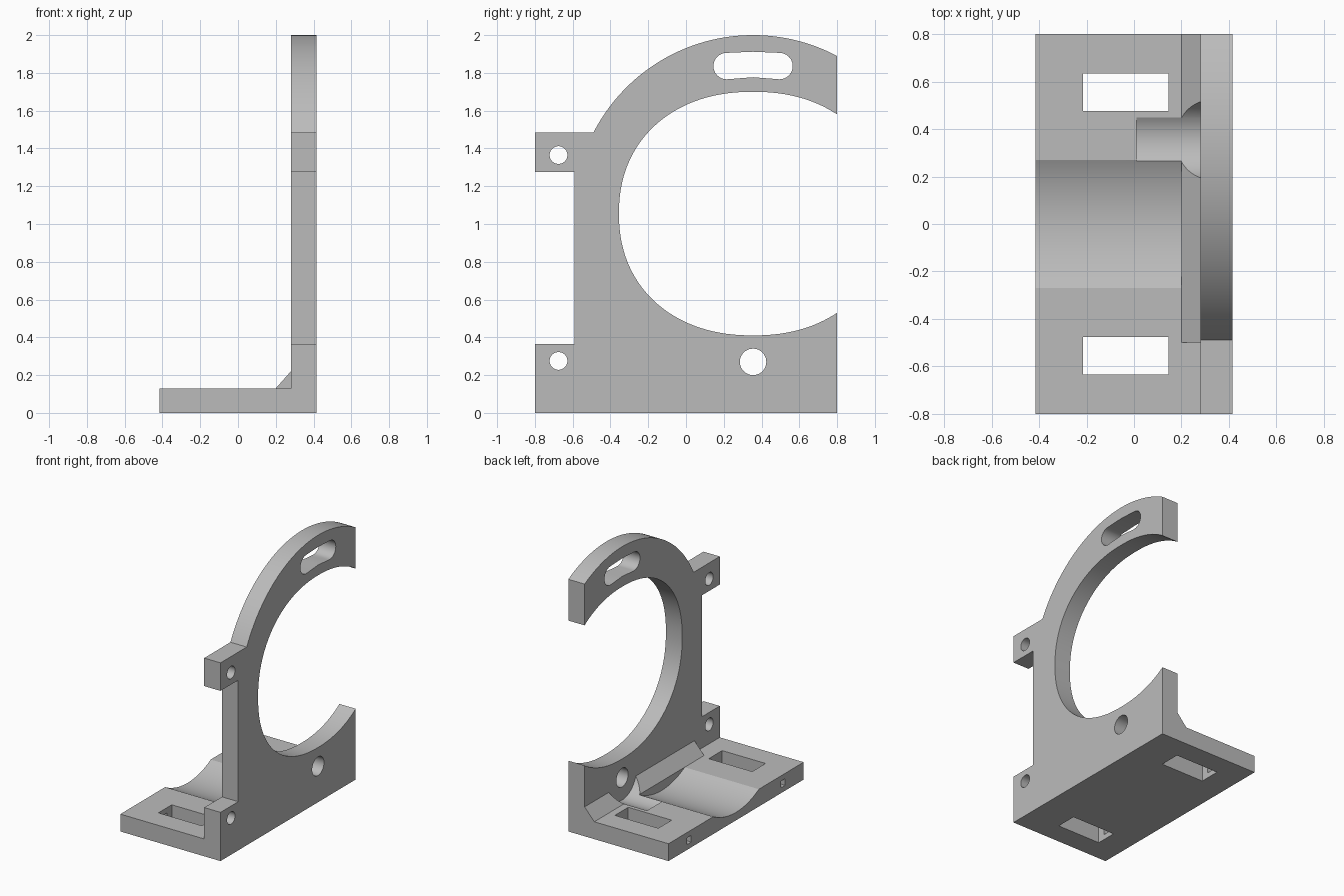
import bpy, bmesh, math
from math import sin, cos, pi

if "Cube" in bpy.data.objects:
    bpy.data.objects.remove(bpy.data.objects["Cube"], do_unlink=True)

grey = bpy.data.materials.new("plain_grey")
grey.use_nodes = True
COLOUR = (0.5, 0.5, 0.5, 1)
grey.diffuse_color = COLOUR
grey.node_tree.nodes["Principled BSDF"].inputs["Base Color"].default_value = COLOUR

BACK, INNER, OUTER = -0.415, 0.28, 0.415   # base edge and the two plate faces
HALF, THICK = 0.8, 0.13                    # half length and base thickness
RING_Y, RING_Z = 0.355, 1.05               # ring centre


def prism(name, points, lo, hi, axis="x"):
    """Extrude a (y, z) outline along x, or an (x, z) outline along y."""
    place = (lambda p, t: (t, p[0], p[1])) if axis == "x" else (lambda p, t: (p[0], t, p[1]))
    bm = bmesh.new()
    a = [bm.verts.new(place(p, lo)) for p in points]
    b = [bm.verts.new(place(p, hi)) for p in points]
    bm.faces.new(a)
    bm.faces.new(b)
    for i in range(len(a)):
        j = (i + 1) % len(a)
        bm.faces.new((a[i], a[j], b[j], b[i]))
    bmesh.ops.recalc_face_normals(bm, faces=bm.faces)
    mesh = bpy.data.meshes.new(name)
    bm.to_mesh(mesh)
    bm.free()
    mesh.materials.append(grey)
    obj = bpy.data.objects.new(name, mesh)
    bpy.context.collection.objects.link(obj)
    return obj


def rect(a0, a1, b0, b1):
    return [(a0, b0), (a1, b0), (a1, b1), (a0, b1)]


def arc(cy, cz, r, start, end, n):
    return [(cy + r * cos(start + (end - start) * i / n),
             cz + r * sin(start + (end - start) * i / n)) for i in range(n + 1)]


def circle(cy, cz, r, n=48):
    return arc(cy, cz, r, 0, 2 * pi, n)[:-1]


def activate(obj):
    bpy.ops.object.select_all(action="DESELECT")
    obj.select_set(True)
    bpy.context.view_layer.objects.active = obj


def cut(obj, points, lo, hi, axis="x"):
    tool = prism("cutter", points, lo, hi, axis)
    tool.hide_render = True
    activate(obj)
    mod = obj.modifiers.new("cut", "BOOLEAN")
    mod.operation, mod.solver, mod.object = "DIFFERENCE", "EXACT", tool
    bpy.ops.object.modifier_apply(modifier=mod.name)
    bpy.data.objects.remove(tool, do_unlink=True)


# Upright plate: stepped tabs and a ring segment cut off at the rear
R = 0.95
TAB_TOP, TAB_LOW, FOOT_TOP, WEB = 1.485, 1.275, 0.365, -0.59
left = pi - math.asin((TAB_TOP - RING_Z) / R)
right = math.acos((HALF - RING_Y) / R)
outline = [(-HALF, 0), (HALF, 0)] + arc(RING_Y, RING_Z, R, right, left, 64)
outline += [(-HALF, TAB_TOP), (-HALF, TAB_LOW), (WEB, TAB_LOW),
            (WEB, FOOT_TOP), (-HALF, FOOT_TOP)]
plate = prism("upright_plate", outline, INNER, OUTER)

# Large opening, slightly flattened at top and bottom
def rounded(a, half_size):
    return math.copysign(abs(a) ** (2 / 2.18), a) * half_size

opening = [(RING_Y + rounded(cos(2 * pi * (i + 0.5) / 128), 0.71),
            RING_Z + 0.005 + rounded(sin(2 * pi * (i + 0.5) / 128), 0.645))
           for i in range(128)]
cut(plate, opening, 0.1, 0.6)

# Gently bowed slot near the crown
slot = arc(0.495, 1.836, 0.07, -pi / 2, pi / 2, 12) + [(RING_Y, 1.912)]
slot += arc(0.215, 1.836, 0.07, pi / 2, 3 * pi / 2, 12) + [(RING_Y, 1.777)]
cut(plate, slot, 0.1, 0.6)

# Screw holes in the tabs and under the opening
for y, z, r in ((-0.675, 1.365, 0.047), (-0.675, 0.275, 0.047), (RING_Y, 0.27, 0.07)):
    cut(plate, circle(y, z, r), 0.1, 0.6)

# Base slab with a shallow trough across it
base = prism("base_slab", rect(-HALF, HALF, 0, THICK), BACK, INNER)
CHORD, DEPTH = 0.27, 0.07
tr = (CHORD ** 2 + DEPTH ** 2) / (2 * DEPTH)
half_angle = math.asin(CHORD / tr)
trough = arc(0, THICK - DEPTH + tr, tr, -pi / 2 - half_angle, -pi / 2 + half_angle, 32)
cut(base, trough + [(CHORD, 0.3), (-CHORD, 0.3)], -0.6, 0.2)

# Strap windows with small square holes leading to the edge
for side in (-1, 1):
    y = side * 0.556
    cut(base, rect(-0.215, 0.145, -0.1, 0.3), y - 0.079, y + 0.079, "y")
    cut(base, rect(y - 0.025, y + 0.025, 0.04, 0.09), -0.6, -0.1)

# Sloped fillet between base and plate
fillet = prism("corner_fillet", [(0.2, THICK), (INNER, THICK), (INNER, 0.22)],
               -0.5, HALF, "y")

# Round clearance for the screw head
for part in (base, fillet):
    cut(part, circle(RING_Y, 0.27, 0.168, 64), 0.01, INNER + 0.02)

for part in (plate, base, fillet):
    activate(part)
    bpy.ops.object.shade_smooth_by_angle(angle=math.radians(28))
